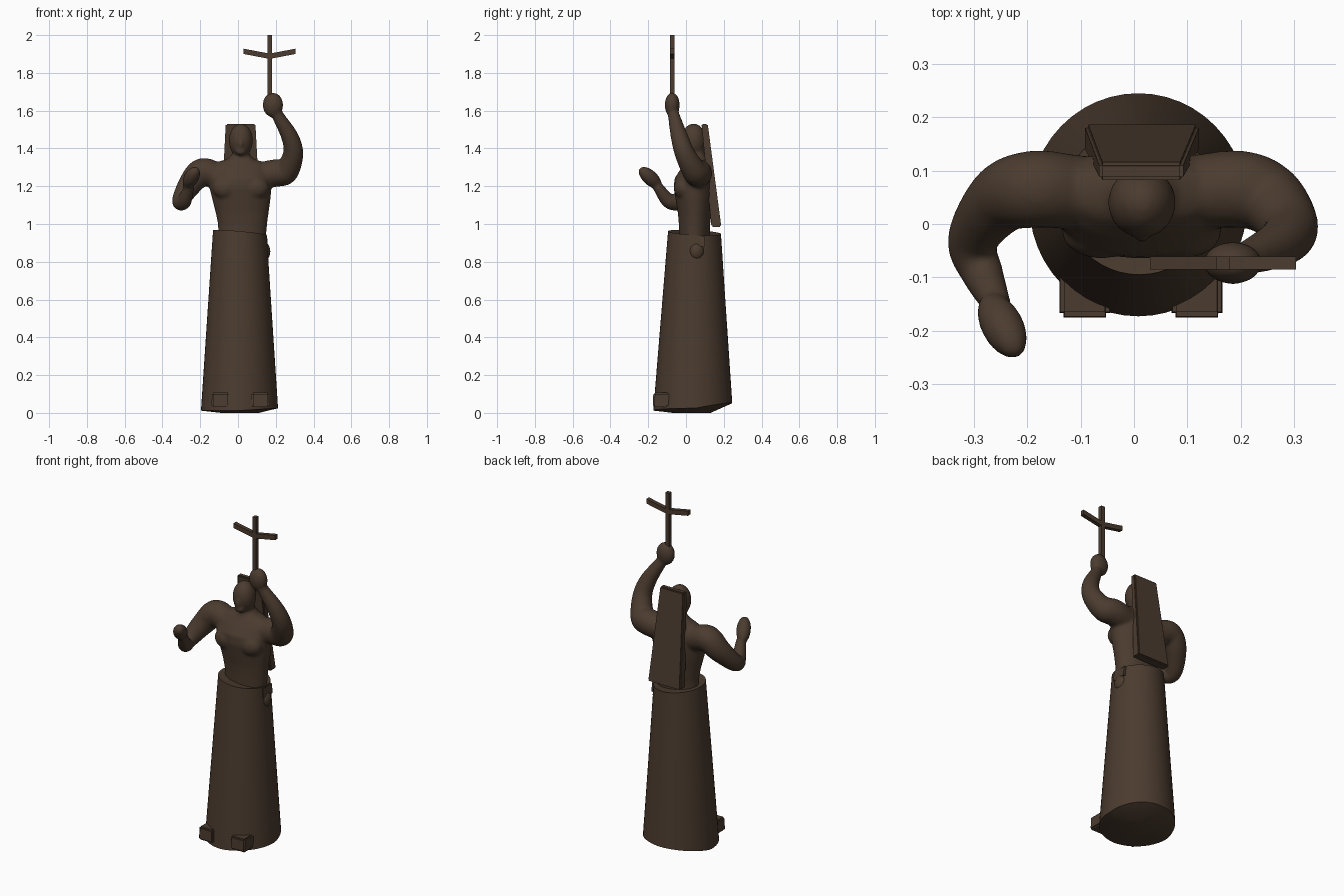
import bpy, bmesh, math
from mathutils import Vector, Matrix

if "Cube" in bpy.data.objects:
    bpy.data.objects.remove(bpy.data.objects["Cube"])

bronze = bpy.data.materials.new("dark bronze")
bronze.diffuse_color = (0.07, 0.044, 0.028, 1)
bronze.use_nodes = True
bronze.node_tree.nodes["Principled BSDF"].inputs["Base Color"].default_value = bronze.diffuse_color


def finish(name, bm, angle=None):
    bmesh.ops.recalc_face_normals(bm, faces=bm.faces)
    me = bpy.data.meshes.new(name)
    bm.to_mesh(me)
    bm.free()
    me.materials.append(bronze)
    ob = bpy.data.objects.new(name, me)
    bpy.context.collection.objects.link(ob)
    if angle:
        bpy.ops.object.select_all(action='DESELECT')
        ob.select_set(True)
        bpy.context.view_layer.objects.active = ob
        bpy.ops.object.shade_smooth_by_angle(angle=math.radians(angle))
    return ob


def ellipsoid(bm, c, s, axis=(0, 0, 1), seg=24):
    rot = Vector(axis).to_track_quat('Z', 'Y').to_matrix().to_4x4()
    m = Matrix.Translation(c) @ rot @ Matrix.Diagonal((*s, 1))
    bmesh.ops.create_uvsphere(bm, u_segments=seg, v_segments=seg // 2, radius=1, matrix=m)


def loft(bm, rings, n=48):
    """Capped stack of rings; each ring is a list of points."""
    vs = [[bm.verts.new(p) for p in r] for r in rings]
    for a, b in zip(vs, vs[1:]):
        for i in range(n):
            j = (i + 1) % n
            bm.faces.new((a[i], a[j], b[j], b[i]))
    bm.faces.new(vs[0])
    bm.faces.new(vs[-1])


def ellipse(cx, cy, rx, ry, z, n=48):
    return [(cx + rx * math.cos(t), cy + ry * math.sin(t), z)
            for t in (2 * math.pi * i / n for i in range(n))]


def limb(bm, pts, steps=8):
    """Smooth limb: overlapping balls along a Catmull-Rom path of (x, y, z, radius)."""
    p = [Vector(q) for q in pts]
    p = [2 * p[0] - p[1]] + p + [2 * p[-1] - p[-2]]
    for a, b, c, d in zip(p, p[1:], p[2:], p[3:]):
        for k in range(steps + 1):
            t = k / steps
            q = 0.5 * (2 * b + (c - a) * t + (2 * a - 5 * b + 4 * c - d) * t * t
                       + (3 * b - a - 3 * c + d) * t ** 3)
            ellipsoid(bm, q[:3], (q[3],) * 3)


def hexa(bm, bottom, top):
    """Box between two four-point rings."""
    loft(bm, [bottom, top], 4)


def rect(x0, x1, y0, y1, z):
    return [(x0, y0, z), (x1, y0, z), (x1, y1, z), (x0, y1, z)]


# torso, head and arms, fused into one smooth body
bm = bmesh.new()
torso = [(0.92, .022, .045, .125, .080), (1.00, .024, .045, .130, .083),
         (1.06, .022, .045, .140, .088), (1.13, .018, .043, .154, .098),
         (1.19, .013, .040, .164, .105), (1.24, .012, .042, .168, .103),
         (1.29, .012, .055, .160, .085), (1.325, .012, .06, .13, .065),
         (1.345, .014, .06, .07, .055), (1.37, .015, .055, .045, .045),
         (1.42, .015, .05, .045, .045)]
loft(bm, [ellipse(cx, cy, rx, ry, z) for z, cx, cy, rx, ry in torso])
ellipsoid(bm, (.015, .04, 1.442), (.064, .066, .09))
ellipsoid(bm, (.015, -.02, 1.42), (.012, .016, .03))          # nose
ellipsoid(bm, (.015, -.008, 1.385), (.03, .022, .022))        # chin
for s in (-1, 1):
    ellipsoid(bm, (.014 + s * .075, -.015, 1.19), (.075, .05, .06))  # chest
limb(bm, [(-.11, .06, 1.255, .07), (-.19, .065, 1.275, .073), (-.25, .045, 1.215, .064),
          (-.303, -.03, 1.125, .047), (-.285, -.09, 1.122, .040), (-.26, -.145, 1.19, .029)])
limb(bm, [(.11, .06, 1.255, .07), (.20, .065, 1.27, .073), (.255, .045, 1.28, .066),
          (.292, -.005, 1.37, .054), (.275, -.035, 1.46, .046), (.21, -.065, 1.575, .032)])
ellipsoid(bm, (-.247, -.19, 1.245), (.04, .04, .08), (.35, -.65, .6))   # lowered hand
ellipsoid(bm, (.185, -.073, 1.63), (.055, .04, .066))                   # raised hand
body = finish("body", bm)
rm = body.modifiers.new("fuse", 'REMESH')
rm.mode = 'VOXEL'
rm.voxel_size = 0.008
rm.use_smooth_shade = True
sm = body.modifiers.new("soften", 'SMOOTH')
sm.factor = 0.5
sm.iterations = 8

# long skirt with a slightly lifted back hem and slanted waist
bm = bmesh.new()
rings = []
for k in range(13):
    t = k / 12
    r = ellipse(.008 + .002 * t, .036 + .009 * t, .204 - .062 * t, .209 - .069 * t, 0)
    rows = []
    for x, y, _ in r:
        hem = 0.012 + 0.04 * max(0, (y - .05) / .2) + 0.012 * max(0, x / .2)
        waist = 0.955 - 0.09 * (x - .01) - 0.05 * (y - .04)
        rows.append((x, y, hem + (waist - hem) * t))
    rings.append(rows)
loft(bm, [ellipse(.01, .03, .10, .10, 0.0)] + rings
     + [[(.01 + (x - .01) * .8, .045 + (y - .045) * .8, z - .006) for x, y, z in rings[-1]]])
finish("skirt", bm, 40)

# flat veil hanging from the crown down the back
bm = bmesh.new()
hexa(bm, rect(-.092, .122, .135, .187, .985), rect(-.065, .092, .082, .115, 1.53))
bmesh.ops.bevel(bm, geom=bm.edges[:], offset=.006, segments=2, affect='EDGES')
finish("veil", bm, 35)

# feet poking out under the hem
for name, x in (("left_foot", -.092), ("right_foot", .118)):
    bm = bmesh.new()
    hexa(bm, rect(x - .048, x + .048, -.175, -.03, .03), rect(x - .046, x + .046, -.173, -.03, .108))
    bmesh.ops.bevel(bm, geom=bm.edges[:], offset=.008, segments=2, affect='EDGES')
    finish(name, bm, 35)

# pouch on the hip
bm = bmesh.new()
hexa(bm, rect(.10, .158, .015, .10, .88), rect(.10, .154, .015, .10, .935))
ellipsoid(bm, (.135, .055, .855), (.036, .042, .05))
finish("hip_pouch", bm, 40)

# cross: upright and two slightly raised arms
bm = bmesh.new()
hexa(bm, rect(.155, .179, -.085, -.061, 1.60), rect(.155, .179, -.085, -.061, 2.0))
finish("cross_upright", bm)
for name, x in (("cross_arm_left", .03), ("cross_arm_right", .304)):
    bm = bmesh.new()
    ring = lambda px, z: [(px, -.085, z - .014), (px, -.061, z - .014),
                          (px, -.061, z + .014), (px, -.085, z + .014)]
    hexa(bm, ring(.167, 1.888), ring(x, 1.914))
    finish(name, bm)
